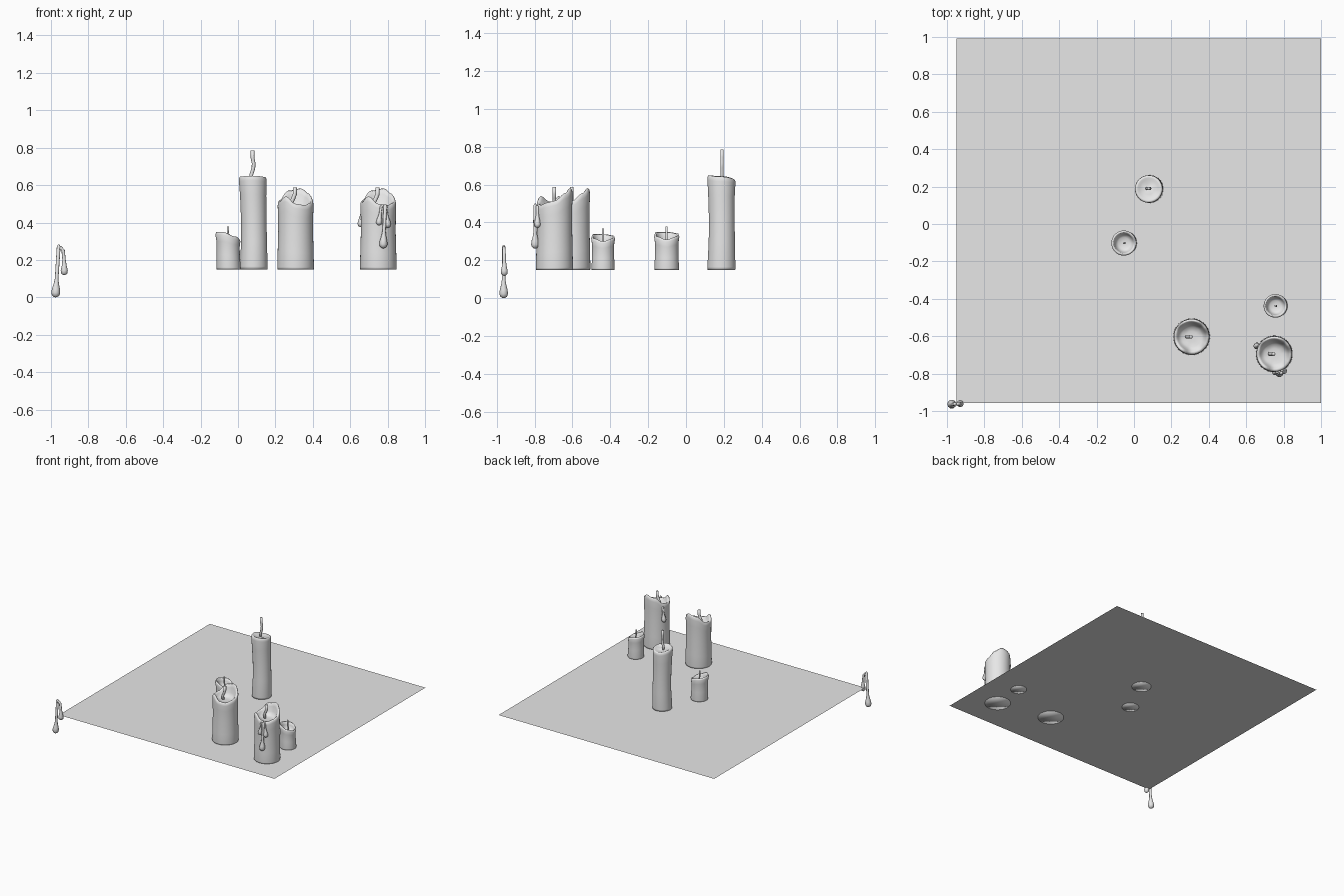
import bpy, bmesh, math
from mathutils import Vector

if "Cube" in bpy.data.objects:
    bpy.data.objects.remove(bpy.data.objects["Cube"])

wax = bpy.data.materials.new("grey_wax")
wax.diffuse_color = (0.8, 0.8, 0.8, 1)
wax.use_nodes = True
wax.node_tree.nodes["Principled BSDF"].inputs["Base Color"].default_value = wax.diffuse_color
BASE = 0.15
SEG = 40


def finish(name, bm, smooth=True):
    bmesh.ops.recalc_face_normals(bm, faces=bm.faces[:])
    me = bpy.data.meshes.new(name)
    bm.to_mesh(me)
    bm.free()
    me.materials.append(wax)
    for p in me.polygons:
        p.use_smooth = smooth
    ob = bpy.data.objects.new(name, me)
    bpy.context.collection.objects.link(ob)
    return ob


def loft(bm, rings):
    """Skin closed rings of points and cap both ends."""
    loops = [[bm.verts.new(p) for p in ring] for ring in rings]
    n = len(loops[0])
    for a, b in zip(loops, loops[1:]):
        for i in range(n):
            bm.faces.new((a[i], a[(i + 1) % n], b[(i + 1) % n], b[i]))
    bm.faces.new(loops[0])
    bm.faces.new(loops[-1])


def rim_height(keys, deg):
    """Smooth periodic interpolation of (degrees, height) keys."""
    ks = keys + [(keys[0][0] + 360, keys[0][1])]
    for (a, ha), (b, hb) in zip(ks, ks[1:]):
        if a <= deg <= b:
            t = (1 - math.cos(math.pi * (deg - a) / (b - a))) / 2
            return ha + (hb - ha) * t


def candle(name, x, y, body, basin, rim):
    """body: (height fraction, radius, dx, dy); basin: (radius, rim weight, z)."""
    def ring(r, dx, dy, zf):
        pts = []
        for i in range(SEG):
            d = 360 * i / SEG
            a = math.radians(d)
            pts.append((x + dx + r * math.cos(a), y + dy + r * math.sin(a),
                        zf(rim_height(rim, d))))
        return pts
    rings = [ring(r, dx, dy, lambda h, f=f: BASE + f * (h - BASE)) for f, r, dx, dy in body]
    dx, dy = body[-1][2:]
    rings += [ring(r, dx, dy, lambda h, w=w, z=z: z + w * (h - z)) for r, w, z in basin]
    bm = bmesh.new()
    loft(bm, rings)
    return finish(name, bm)


def tube(bm, pts, sides=8):
    """Round tube through (x, y, z, radius) points."""
    ps = [Vector(p[:3]) for p in pts]
    rings = []
    for i, p in enumerate(ps):
        t = (ps[min(i + 1, len(ps) - 1)] - ps[max(i - 1, 0)]).normalized()
        u = t.cross(Vector((0, 1, 0))).normalized()
        v = t.cross(u)
        rings.append([p + pts[i][3] * (u * math.cos(k * math.tau / sides) + v * math.sin(k * math.tau / sides))
                      for k in range(sides)])
    loft(bm, rings)


def wick(name, x, y, z, path, r):
    bm = bmesh.new()
    tube(bm, [(x + dx, y + dy, z + dz, r) for dx, dy, dz in path], 6)
    finish(name, bm)


def drip(bm, x, y, top, bottom, r, lean=0.0):
    """Hanging wax run: thin neck ending in a pear-shaped bead."""
    h = top - bottom
    prof = [(0, 0.15), (0.04 * h, 0.42), (h - 4.2 * r, 0.4), (h - 3 * r, 0.58), (h - 1.9 * r, 0.88),
            (h - r, 1), (h - 0.4 * r, 0.8), (h - 0.1 * r, 0.4), (h, 0.08)]
    tube(bm, [(x + lean * (1 - d / h), y, top - d, r * k) for d, k in prof], 10)


# table surface
bm = bmesh.new()
bm_pts = [(-0.95, -0.957), (1, -0.957), (1, 0.993), (-0.95, 0.993)]
bm.faces.new([bm.verts.new((x, y, BASE + 0.002)) for x, y in bm_pts])
finish("table_surface", bm, False)

# large melted candles
big_rim = [(0, 0.515), (40, 0.555), (70, 0.582), (115, 0.57), (160, 0.52), (195, 0.51),
           (235, 0.54), (270, 0.50), (305, 0.492), (335, 0.505)]
big_body = [(0, 0.097, 0, 0), (0.03, 0.098, 0, 0), (0.25, 0.096, 0, 0), (0.55, 0.093, 0, 0),
            (0.8, 0.094, 0, 0), (0.93, 0.096, 0, 0), (0.98, 0.094, 0, 0), (1, 0.088, 0, 0)]
big_basin = [(0.081, 0.95, 0.48), (0.074, 0.7, 0.48), (0.066, 0.3, 0.48), (0.053, 0.06, 0.48),
             (0.03, 0, 0.478), (0.01, 0, 0.478)]
big_wick = [(-0.02, 0, 0), (-0.024, 0, 0.03), (-0.012, 0, 0.055), (-0.004, 0, 0.075), (-0.004, 0, 0.112)]
for tag, x, y in (("left", 0.308, -0.603), ("right", 0.75, -0.695)):
    candle("large_candle_" + tag, x, y, big_body, big_basin, big_rim)
    wick("large_wick_" + tag, x, y, 0.476, big_wick, 0.011)

# small tealight candles
small_rim = [(0, 0.31), (50, 0.325), (110, 0.342), (180, 0.35), (240, 0.35), (310, 0.325)]
small_body = [(0, 0.064, 0.002, 0), (0.05, 0.065, 0.002, 0), (0.4, 0.062, 0, 0), (0.75, 0.062, -0.001, 0),
              (0.93, 0.067, -0.002, 0), (1, 0.062, -0.002, 0)]
small_basin = [(0.055, 0.95, 0.28), (0.05, 0.6, 0.28), (0.044, 0.2, 0.28), (0.03, 0, 0.28), (0.006, 0, 0.28)]
small_wick = [(0, 0, 0), (0.002, 0, 0.04), (-0.002, 0, 0.07), (-0.001, 0, 0.1)]
for tag, x, y, s in (("left", -0.052, -0.102, 1.0), ("right", 0.758, -0.438, 0.94)):
    rim = [(a, BASE + (h - BASE) * s) for a, h in small_rim]
    candle("small_candle_" + tag, x, y, [(f, r * s, dx, dy) for f, r, dx, dy in small_body],
           [(r * s, w, BASE + (z - BASE) * s) for r, w, z in small_basin], rim)
    wick("small_wick_" + tag, x, y, 0.278 - (1 - s) * 0.15, small_wick, 0.006)

# tall candle
tall_rim = [(0, 0.642), (90, 0.628), (180, 0.645), (270, 0.65)]
tall_body = [(0, 0.073, 0.003, 0), (0.03, 0.074, 0.003, 0), (0.3, 0.069, 0.005, 0.002), (0.55, 0.068, 0.003, 0.002),
             (0.8, 0.07, 0, 0), (0.95, 0.074, -0.002, 0), (0.985, 0.073, -0.002, 0), (1, 0.068, -0.002, 0)]
tall_basin = [(0.06, 0.95, 0.62), (0.05, 0.7, 0.62), (0.03, 0.5, 0.62), (0.008, 0.5, 0.62)]
candle("tall_candle", 0.081, 0.187, tall_body, tall_basin, tall_rim)
wick("tall_wick", 0.078, 0.19, 0.625,
     [(-0.008, 0, 0), (-0.007, 0, 0.03), (0.004, 0, 0.065), (0.006, 0, 0.09), (0, 0, 0.12), (0, 0, 0.16)], 0.01)

# wax runs on the right large candle
bm = bmesh.new()
drip(bm, 0.776, -0.797, 0.50, 0.262, 0.022, 0.012)
drip(bm, 0.752, -0.793, 0.49, 0.385, 0.016, 0.014)
drip(bm, 0.802, -0.785, 0.49, 0.372, 0.018, -0.012)
drip(bm, 0.655, -0.652, 0.50, 0.375, 0.018, 0.012)
finish("candle_wax_runs", bm)

# loose wax run at the table corner
bm = bmesh.new()
drip(bm, -0.976, -0.963, 0.282, 0.0, 0.024, 0.018)
tube(bm, [(-0.958, -0.963, 0.255, 0.009), (-0.946, -0.962, 0.265, 0.009), (-0.935, -0.961, 0.25, 0.009),
          (-0.93, -0.96, 0.2, 0.009), (-0.929, -0.96, 0.17, 0.013), (-0.929, -0.96, 0.145, 0.019),
          (-0.929, -0.96, 0.128, 0.017), (-0.929, -0.96, 0.118, 0.004)], 10)
finish("loose_wax_run", bm)
